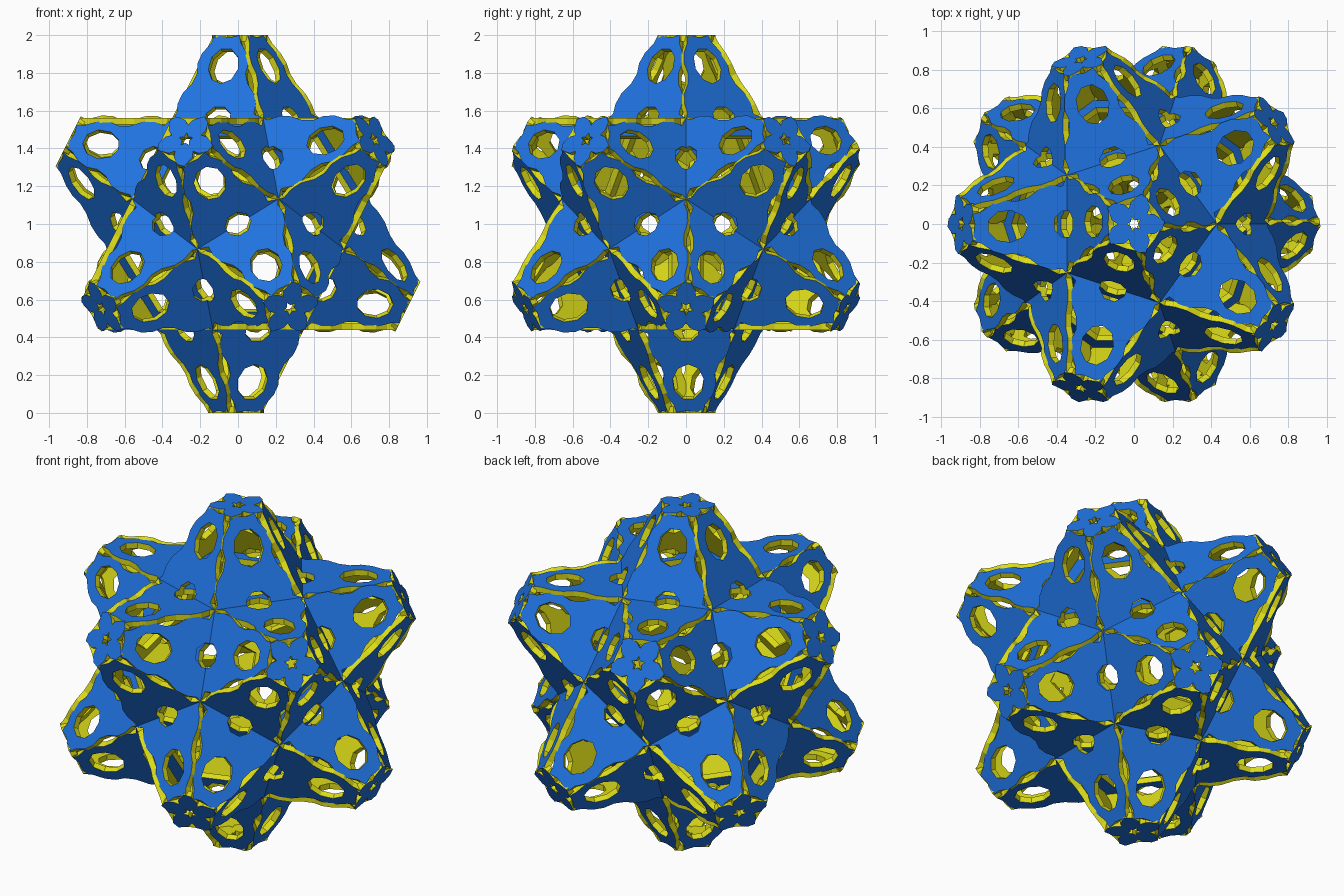
import bpy, math
from mathutils import Vector, Matrix

if "Cube" in bpy.data.objects:
    bpy.data.objects.remove(bpy.data.objects["Cube"])

D, T = 0.562, 0.034            # plane distance from centre, plate thickness
TIP = 2 * D                    # in-plane radius of the uncut star point
END = 0.836                    # where each point is cut off
TAN = math.tan(math.radians(18))


def material(name, col):
    m = bpy.data.materials.new(name)
    m.diffuse_color = (*col, 1)
    m.use_nodes = True
    m.node_tree.nodes["Principled BSDF"].inputs["Base Color"].default_value = m.diffuse_color
    return m


blue = material("blue_face", (0.014, 0.17, 0.75))
yellow = material("yellow_edge", (0.72, 0.72, 0.01))


def rot(p, k):
    a = math.radians(72 * k)
    c, s = math.cos(a), math.sin(a)
    return (p[0] * c - p[1] * s, p[0] * s + p[1] * c)


def ring(cx, cy, rx, ry, n, turn=0.5):
    return [(cx + rx * math.cos(2 * math.pi * (i + turn) / n),
             cy + ry * math.sin(2 * math.pi * (i + turn) / n)) for i in range(n)]


def plate_mesh(name, loops):
    """Fill nested outlines, extrude downwards from z=0, blue on the outer face."""
    cu = bpy.data.curves.new(name, 'CURVE')
    cu.dimensions = '2D'
    cu.fill_mode = 'BOTH'
    cu.extrude = T / 2
    for pts in loops:
        sp = cu.splines.new('POLY')
        sp.points.add(len(pts) - 1)
        for q, p in zip(sp.points, pts):
            q.co = (p[0], p[1], 0, 1)
        sp.use_cyclic_u = True
    tmp = bpy.data.objects.new(name, cu)
    bpy.context.collection.objects.link(tmp)
    dg = bpy.context.evaluated_depsgraph_get()
    me = bpy.data.meshes.new_from_object(tmp.evaluated_get(dg))
    bpy.data.objects.remove(tmp)
    me.materials.clear()
    me.materials.append(blue)
    me.materials.append(yellow)
    me.transform(Matrix.Translation((0, 0, -T / 2)))
    for f in me.polygons:
        f.use_smooth = False
        top = all(me.vertices[v].co.z > -T / 4 for v in f.vertices)
        f.material_index = 0 if top else 1
    return me


# one star arm: wavy overlapping edge on one side, tucked-in edge on the other
ts = [0.37, 0.43, 0.49, 0.55, 0.61, 0.67, 0.73, 0.79]
wave = [-0.012, 0.010, 0.012, -0.014, -0.014, 0.012, 0.014, -0.008]
low = [(t, -((TIP - t) * TAN - 0.036 + w)) for t, w in zip(ts, wave)]
high = [(t, (TIP - t) * TAN + w) for t, w in zip(ts, wave)]
arm = low + [(END, -0.05), (END - 0.012, 0.0), (END, 0.09)] + high[::-1]
outline = [rot(p, k) for k in range(5) for p in arm]
loops = [outline, ring(0, 0, 0.295, 0.295, 5)]
for k in range(5):
    loops.append([rot(p, k) for p in ring(0.345, 0, 0.073, 0.073, 8)])
    loops.append([rot(p, k) for p in ring(0.655, 0.012, 0.105, 0.084, 9)])
star = plate_mesh("star_plate", loops)

# small flower that closes each cut point
flower, hole = [], []
for k in range(5):
    flower += [rot(p, k) for p in [(0.115, -0.02), (0.085, 0.0), (0.115, 0.02),
                                   (0.135, 0.065), (0.12, 0.105)]]
    hole += [rot(p, k) for p in [(0.04, 0), (0.016, 0.012)]]
cap = plate_mesh("tip_cap", [flower, hole])

# twelve five-fold axes
axes = [Vector((0, 0, 1)), Vector((0, 0, -1))]
for k in range(5):
    for start, z in ((180, 1), (0, -1)):
        a = math.radians(start + 72 * k)
        axes.append(Vector((2 * math.cos(a), 2 * math.sin(a), z)).normalized())

for i, n in enumerate(axes):
    m = next(v for v in axes if 0.3 < v.dot(n) < 0.6)
    x = (m - n * m.dot(n)).normalized()
    y = n.cross(x)
    for name, me, d in (("star_plate", star, D), ("tip_cap", cap, 1.0)):
        ob = bpy.data.objects.new(f"{name}_{i + 1}", me)
        basis = Matrix((x, y, n)).transposed().to_4x4()
        ob.matrix_world = Matrix.Translation(Vector((0, 0, 1)) + n * d) @ basis
        bpy.context.collection.objects.link(ob)
